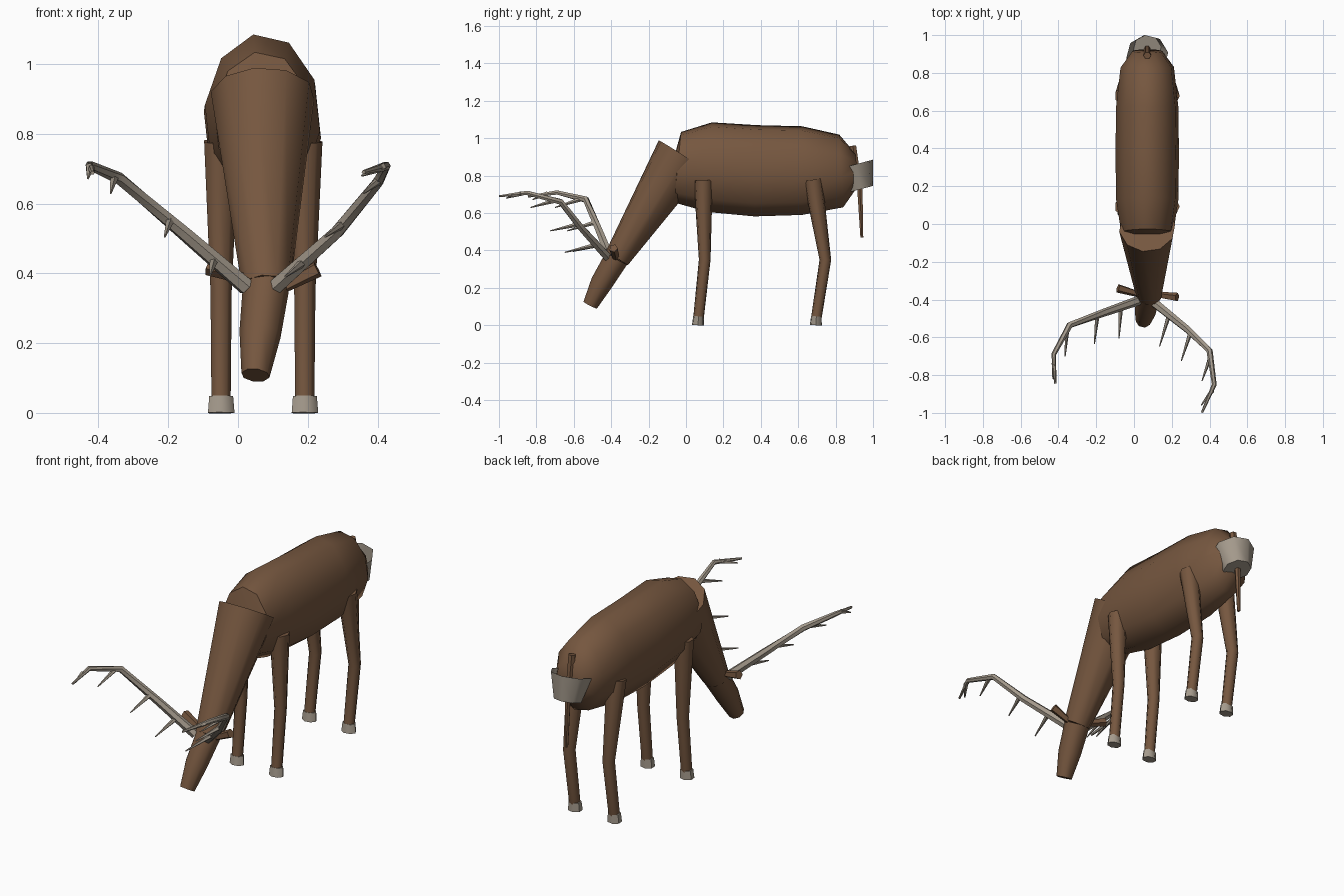
import bpy, bmesh, math
from mathutils import Vector

if "Cube" in bpy.data.objects:
    bpy.data.objects.remove(bpy.data.objects["Cube"])


def material(name, rgb):
    m = bpy.data.materials.new(name)
    m.diffuse_color = (*rgb, 1)
    m.use_nodes = True
    m.node_tree.nodes["Principled BSDF"].inputs["Base Color"].default_value = m.diffuse_color
    return m


FUR = material("brown_fur", (0.18, 0.095, 0.05))
PALE = material("pale_horn", (0.37, 0.32, 0.26))
CX = 0.07  # body centre line


def tube(name, pts, radii, mat, n=7, phase=0.0, caps=(True, True)):
    """Loft n-sided rings along a path; a radius may be an (across, up) pair."""
    pts = [Vector(p) for p in pts]
    bm = bmesh.new()
    rings = []
    for i, (p, r) in enumerate(zip(pts, radii)):
        t = Vector()
        if i > 0:
            t += (p - pts[i - 1]).normalized()
        if i < len(pts) - 1:
            t += (pts[i + 1] - p).normalized()
        t.normalize()
        u = Vector((1, 0, 0))
        if abs(t.x) > 0.98:
            u = Vector((0, 0, 1))
        u = (u - t * u.dot(t)).normalized()
        v = u.cross(t)
        ru, rv = r if isinstance(r, tuple) else (r, r)
        ring = []
        for k in range(n):
            a = math.radians(phase) + 2 * math.pi * k / n
            ring.append(bm.verts.new(p + u * ru * math.cos(a) + v * rv * math.sin(a)))
        rings.append(ring)
    for a, b in zip(rings, rings[1:]):
        for k in range(n):
            j = (k + 1) % n
            bm.faces.new((a[k], a[j], b[j], b[k]))
    if caps[0]:
        bm.faces.new(rings[0][::-1])
    if caps[1]:
        bm.faces.new(rings[-1])
    bmesh.ops.recalc_face_normals(bm, faces=bm.faces)
    me = bpy.data.meshes.new(name)
    bm.to_mesh(me)
    bm.free()
    me.materials.append(mat)
    ob = bpy.data.objects.new(name, me)
    bpy.context.collection.objects.link(ob)
    bpy.context.view_layer.objects.active = ob
    bpy.ops.object.select_all(action='DESELECT')
    ob.select_set(True)
    bpy.ops.object.shade_smooth_by_angle(angle=math.radians(52))
    return ob


# torso: y, centre z, half width, half height
BODY = [(-0.07, 0.85, 0.09, 0.10), (-0.045, 0.845, 0.14, 0.192), (0.13, 0.845, 0.167, 0.243),
        (0.375, 0.826, 0.17, 0.247), (0.62, 0.827, 0.167, 0.24), (0.83, 0.825, 0.143, 0.197),
        (0.915, 0.835, 0.08, 0.085)]
body = tube("body", [(CX, y, z) for y, z, _, _ in BODY],
            [(a, b) for _, _, a, b in BODY], FUR, n=10, phase=-9)

# neck and head hanging down to graze
tube("neck", [(CX, -0.02, 0.91), (0.08, -0.37, 0.358)], [0.15, 0.07], FUR, n=10, phase=9)
tube("head", [(0.08, -0.37, 0.36), (0.063, -0.452, 0.225), (0.05, -0.512, 0.108)],
     [0.067, 0.06, 0.041], FUR, n=8, phase=10)

# ears
tube("left_ear", [(0.02, -0.37, 0.385), (-0.085, -0.34, 0.418)], [0.017, 0.024], FUR, n=5)
tube("right_ear", [(0.13, -0.375, 0.36), (0.228, -0.388, 0.412)], [0.017, 0.024], FUR, n=5)

# legs and hooves
LEGS = {"front": [(0.092, 0.775), (0.1, 0.35), (0.067, 0.04)],
        "hind": [(0.678, 0.778), (0.745, 0.35), (0.697, 0.04)]}
for end, path in LEGS.items():
    for side, s in (("left", -1), ("right", 1)):
        x = CX + s * 0.12
        tube(f"{end}_{side}_leg", [(x, y, z) for y, z in path], [0.052, 0.032, 0.029], FUR)
        y = path[-1][0]
        tube(f"{end}_{side}_hoof", [(x, y, 0.048), (x, y - 0.003, 0)],
             [(0.036, 0.029), (0.04, 0.033)], PALE)

# tail and the open pale cup on the rump
tube("tail", [(CX, 0.892, 0.96), (CX, 0.93, 0.72), (CX, 0.94, 0.47)],
     [0.02, 0.016, 0.009], FUR, n=6)
tube("rump_patch", [(CX, 0.893, 0.857), (CX, 0.928, 0.726)], [0.112, 0.075], PALE,
     n=8, phase=8, caps=(False, True))

# antler beams
tube("left_antler", [(0.025, -0.405, 0.36), (-0.155, -0.468, 0.515), (-0.34, -0.535, 0.672),
                     (-0.425, -0.69, 0.71), (-0.417, -0.845, 0.688)],
     [0.025, 0.021, 0.018, 0.013, 0.006], PALE, n=6)
tube("right_antler", [(0.105, -0.415, 0.36), (0.285, -0.56, 0.52), (0.40, -0.67, 0.66),
                      (0.425, -0.85, 0.708), (0.36, -0.998, 0.69)],
     [0.025, 0.02, 0.017, 0.013, 0.006], PALE, n=6)

# antler tines: base, tip
TINES = {"left": [((-0.07, -0.44, 0.435), (-0.08, -0.605, 0.395)),
                  ((-0.195, -0.485, 0.55), (-0.21, -0.635, 0.505)),
                  ((-0.355, -0.56, 0.675), (-0.365, -0.70, 0.63)),
                  ((-0.425, -0.74, 0.705), (-0.43, -0.82, 0.672))],
         "right": [((0.185, -0.48, 0.43), (0.135, -0.648, 0.39)),
                   ((0.298, -0.575, 0.54), (0.25, -0.725, 0.505)),
                   ((0.405, -0.70, 0.667), (0.36, -0.83, 0.63)),
                   ((0.415, -0.88, 0.705), (0.355, -0.96, 0.68))]}
for side, tines in TINES.items():
    for i, (a, b) in enumerate(tines):
        tube(f"{side}_tine_{i + 1}", [a, b], [0.013, 0.003], PALE, n=5)
